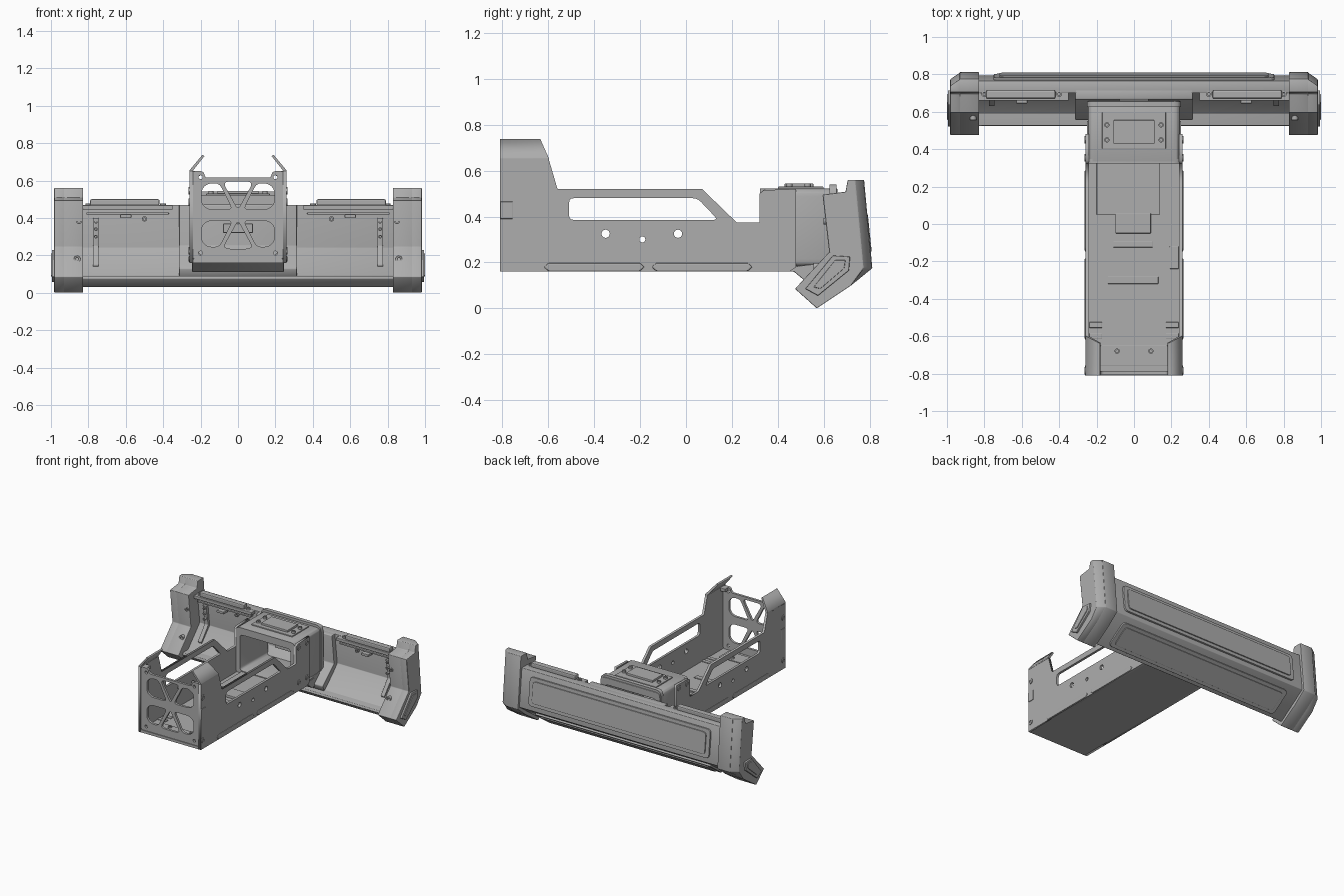
import bpy, bmesh, math
from mathutils import Matrix, Vector

cube = bpy.data.objects.get("Cube")
if cube:
    bpy.data.objects.remove(cube, do_unlink=True)

grey = bpy.data.materials.new("plain grey")
grey.use_nodes = True
grey.diffuse_color = (0.42, 0.42, 0.42, 1)
grey.node_tree.nodes["Principled BSDF"].inputs["Base Color"].default_value = (0.42, 0.42, 0.42, 1)

# Drawing planes: columns are profile x, profile y and thickness direction
SIDE = Matrix(((0, 0, 1), (1, 0, 0), (0, 1, 0)))
FRONT = Matrix(((1, 0, 0), (0, 0, -1), (0, 1, 0)))
TOP = Matrix.Identity(3)


def finish(name, mesh, bevel=0.0):
    mesh.materials.clear()
    mesh.materials.append(grey)
    obj = bpy.data.objects.new(name, mesh)
    bpy.context.collection.objects.link(obj)
    if bevel:
        mod = obj.modifiers.new("soft edges", "BEVEL")
        mod.width = bevel
        mod.segments = 2
        mod.limit_method = "ANGLE"
    return obj


def rounded(points, radius):
    """Round every corner of a closed outline."""
    pts = [Vector(p) for p in points]
    out = []
    for i, p in enumerate(pts):
        a, b = pts[i - 1] - p, pts[(i + 1) % len(pts)] - p
        start = p + a.normalized() * min(radius, a.length * 0.45)
        end = p + b.normalized() * min(radius, b.length * 0.45)
        for t in (0, 0.33, 0.67, 1):
            out.append(start * (1 - t) ** 2 + p * 2 * t * (1 - t) + end * t * t)
    return out


def circle(x, y, r, n=16):
    return [(x + r * math.cos(math.tau * i / n), y + r * math.sin(math.tau * i / n)) for i in range(n)]


def rect(x0, x1, y0, y1):
    return [(x0, y0), (x1, y0), (x1, y1), (x0, y1)]


def flip(points, sx=1, sy=1):
    return [(p[0] * sx, p[1] * sy) for p in points]


def plate(name, outlines, plane, centre, thick, bevel=0.0):
    """Flat sheet: the first outline is the edge, the others are holes."""
    curve = bpy.data.curves.new(name, "CURVE")
    curve.dimensions = "2D"
    curve.fill_mode = "BOTH"
    curve.extrude = thick / 2
    for outline in outlines:
        spline = curve.splines.new("POLY")
        spline.points.add(len(outline) - 1)
        for point, co in zip(spline.points, outline):
            point.co = (co[0], co[1], 0, 1)
        spline.use_cyclic_u = True
    temp = bpy.data.objects.new(name + " sketch", curve)
    bpy.context.collection.objects.link(temp)
    mesh = bpy.data.meshes.new_from_object(temp)
    bpy.data.objects.remove(temp, do_unlink=True)
    mesh.transform(Matrix.Translation(centre) @ plane.to_4x4())
    bm = bmesh.new()
    bm.from_mesh(mesh)
    bmesh.ops.remove_doubles(bm, verts=bm.verts, dist=0.0001)
    bmesh.ops.recalc_face_normals(bm, faces=bm.faces)
    bm.to_mesh(mesh)
    bm.free()
    return finish(name, mesh, bevel)


def box(name, x, y, z, bevel=0.0):
    mesh = bpy.data.meshes.new(name)
    bm = bmesh.new()
    bmesh.ops.create_cube(bm, size=1)
    for v in bm.verts:
        v.co = [r[0] + (c + 0.5) * (r[1] - r[0]) for c, r in zip(v.co, (x, y, z))]
    bm.to_mesh(mesh)
    bm.free()
    return finish(name, mesh, bevel)


def bolt(name, plane, centre, r=0.02, thick=0.016):
    plate(name, [circle(0, 0, r), circle(0, 0, r * 0.5, 6)], plane, centre, thick)


# Tray side walls with long window and round holes
wall = [(-.81, .16), (.45, .16), (.48, .18), (.48, .52), (.34, .515), (.32, .50), (.32, .375),
        (.22, .375), (.07, .52), (-.56, .52), (-.598, .65), (-.81, .65)]
window = rounded([(-.51, .385), (.14, .385), (.05, .48), (-.51, .48)], .022)
holes = [circle(-.35, .325, .018), circle(-.035, .325, .018), circle(-.19, .30, .013)]
bolts = [(-.785, .545), (-.785, .225), (.355, .485), (.45, .485), (.355, .225), (.45, .225)]
rail = [(-.2, -.018), (.2, -.018), (.22, 0), (.2, .018), (-.2, .018), (-.22, 0)]
for s, side in ((1, "left"), (-1, "right")):
    plate(side + " wall", [wall, window] + holes, SIDE, (s * .25, 0, 0), .018)
    for y, z in bolts:
        bolt(side + " wall bolt", SIDE, (s * .256, y, z))
    for y in (-.4, .07):
        plate(side + " lower rail", [rail], SIDE, (s * .255, y, .18), .018, .006)
    box(side + " wall latch", sorted((s * .25, s * .263)), (-.81, -.755), (.39, .465), .003)
    # Inward-leaning guard on top of the wall, with a sloped rear corner
    guard = plate(side + " guard", [flip([(.259, .645), (.259, .655), (.19, .738), (.18, .73), (.243, .65)], s)],
                  FRONT, (0, -.7, 0), .22)
    for v in guard.data.vertices:
        if v.co.y > -.7:
            v.co.y = -.598 if v.co.z < .7 else -.635

# Tray floor with its raised plates
box("tray floor", (-.25, .25), (-.81, .55), (.16, .18))
box("neck plate", (-.2, .14), (.05, .33), (.18, .195), .004)
box("neck tab", (-.1, .09), (-.05, .06), (.18, .2), .004)
for name, x, y in (("rear floor strip", (-.11, .1), (-.125, -.09)), ("middle floor strip", (-.14, .13), (-.32, -.28)),
                   ("floor pad", (.19, .24), (-.24, -.12)), ("front floor step", (-.18, .18), (-.76, -.65))):
    box(name, x, y, (.18, .188), .003)
for s in (-1, 1):
    for y in (-.54, -.6):
        box("floor tab", sorted((s * .17, s * .24)), (y - .015, y + .015), (.18, .187), .003)
    bolt("floor bolt", TOP, (s * .09, -.68, .19), .014)

# Front grille with corner windows and opposed wedges, notched along the top
corner = [(.03, .03), (.16, .03), (.195, .06), (.195, .14), (.16, .17), (.1, .17)]
wedge = [(0, .03), (.075, .165), (.06, .18), (-.06, .18), (-.075, .165)]
cuts = []
for sy in (1, -1):
    cuts.append(rounded(flip(wedge, 1, sy), .02))
    for sx in (1, -1):
        cuts.append(rounded(flip(corner, sx, sy), .025))
        cuts.append(circle(sx * .2, sy * .203, .011, 12))
frame = rounded([(-.242, -.235), (.242, -.235), (.242, .235), (.185, .235), (.175, .2),
                 (-.175, .2), (-.185, .235), (-.242, .235)], .015)
plate("front grille", [frame] + cuts, FRONT, (0, -.795, .415), .018)
for s in (-1, 1):
    box("grille side flange", sorted((s * .2, s * .242)), (-.8, -.75), (.625, .65), .003)

# Hub housing joining the tray and the beam
arch = rounded([(-.245, .18), (.245, .18), (.245, .522), (-.245, .522)], .035)
opening = rounded(rect(-.21, .21, .20, .47), .025)
plate("hub housing", [arch, opening], FRONT, (0, .495, 0), .33, .004)
plate("hub front band", [rounded(rect(-.25, .25, .18, .522), .04), opening], FRONT, (0, .335, 0), .025)
plate("hub rear band", [rounded(rect(-.25, .25, .18, .54), .04), opening], FRONT, (0, .64, 0), .03)
box("hub cover", (-.17, .17), (.4, .6), (.515, .53), .004)
box("hub screen", (-.11, .11), (.43, .555), (.525, .545), .004)
for x in (-.145, .145):
    for y in (.45, .53):
        bolt("hub bolt", TOP, (x, y, .534), .014, .02)
box("hub core", (-.08, .08), (.55, .74), (.32, .37), .004)

# Heel stepping down from the tray, and the folded saddle lying on the beam
heel = [(.45, .16), (.47, .16), (.53, .11), (.62, .11), (.62, .2), (.45, .18)]
plate("tray heel", [heel], SIDE, (0, 0, 0), .49, .004)
saddle = [(.665, .47), (.69, .25), (.555, .13), (.575, .085), (.745, .24), (.72, .47)]
plate("beam saddle", [saddle], SIDE, (0, 0, 0), .63, .006)

# Folded beam shell with a flat front ledge
shell = [(.7, .47), (.765, .47), (.795, .185), (.575, .03), (.522, .075), (.527, .09), (.59, .09), (.728, .24)]
plate("beam shell", [shell], SIDE, (0, 0, 0), 1.68, .003)


def beam_panel(name, a, b, half):
    """Raised framed panel lying on the shell along the profile line a to b."""
    a, b = Vector(a), Vector(b)
    mid, h = (a + b) / 2, (b - a).length / 2
    along = Vector((1, 0, 0))
    up = Vector((0, b.x - a.x, b.y - a.y)).normalized()
    out = up.cross(along)
    plane = Matrix((along, up, out)).transposed()
    base = Vector((0, mid.x, mid.y))
    plate(name, [rounded(rect(-half, half, -h, h), .03)], plane, base + out * .006, .016, .004)
    plate(name + " inset", [rounded(rect(-half + .03, half - .03, -h + .025, h - .025), .025)],
          plane, base + out * .014, .016, .006)


beam_panel("upper beam panel", (.79, .22), (.768, .43), .75)
beam_panel("lower beam panel", (.597, .045), (.757, .158), .73)

# Beam end caps with chamfered back corner, side pads, top boxes and inner straps
cap = [(.475, .085), (.57, 0), (.72, .1), (.812, .175), (.776, .56), (.705, .56), (.695, .508),
       (.595, .495), (.624, .245)]
pad = [(.52, .085), (.575, .055), (.71, .165), (.715, .225), (.64, .23)]
pad_core = [(.555, .092), (.585, .085), (.69, .175), (.695, .21), (.65, .21)]
strap = [(.685, .40), (.71, .40), (.735, .24), (.64, .13), (.63, .15), (.71, .25)]
for s, side in ((1, "left"), (-1, "right")):
    plate(side + " end cap", [cap], SIDE, (s * .88, 0, 0), .105, .004)
    cheek = plate(side + " end cap cheek", [cap], SIDE, (s * .955, 0, 0), .055, .004)
    for v in cheek.data.vertices:
        if abs(v.co.x) > .96 and v.co.y > .74:
            v.co.y -= .038
    plate(side + " end pad", [pad], SIDE, (s * .985, 0, 0), .02, .004)
    plate(side + " end pad core", [pad_core], SIDE, (s * .99, 0, 0), .02, .004)
    box(side + " box base", sorted((s * .35, s * .83)), (.66, .735), (.445, .468), .004)
    box(side + " box lid", sorted((s * .42, s * .79)), (.67, .715), (.465, .5), .008)
    box(side + " box latch", sorted((s * .57, s * .63)), (.645, .7), (.4, .418), .003)
    box(side + " under rail", sorted((s * .37, s * .81)), (.675, .72), (.418, .43), .003)
    plate(side + " strap", [strap], SIDE, (s * .76, 0, 0), .03, .003)
    for x in (.4, .8):
        bolt(side + " box bolt", TOP, (s * x, .695, .47), .016)
    for z in (.3, .34, .38):
        bolt(side + " strap bolt", FRONT, (s * .76, .69, z), .01, .02)
    bolt(side + " rail bolt", FRONT, (s * .5, .7, .395), .014)
    bolt(side + " cap bolt", FRONT, (s * .85, .608, .38), .014, .016)
    bolt(side + " cap foot bolt", FRONT, (s * .86, .57, .18), .018, .03)
